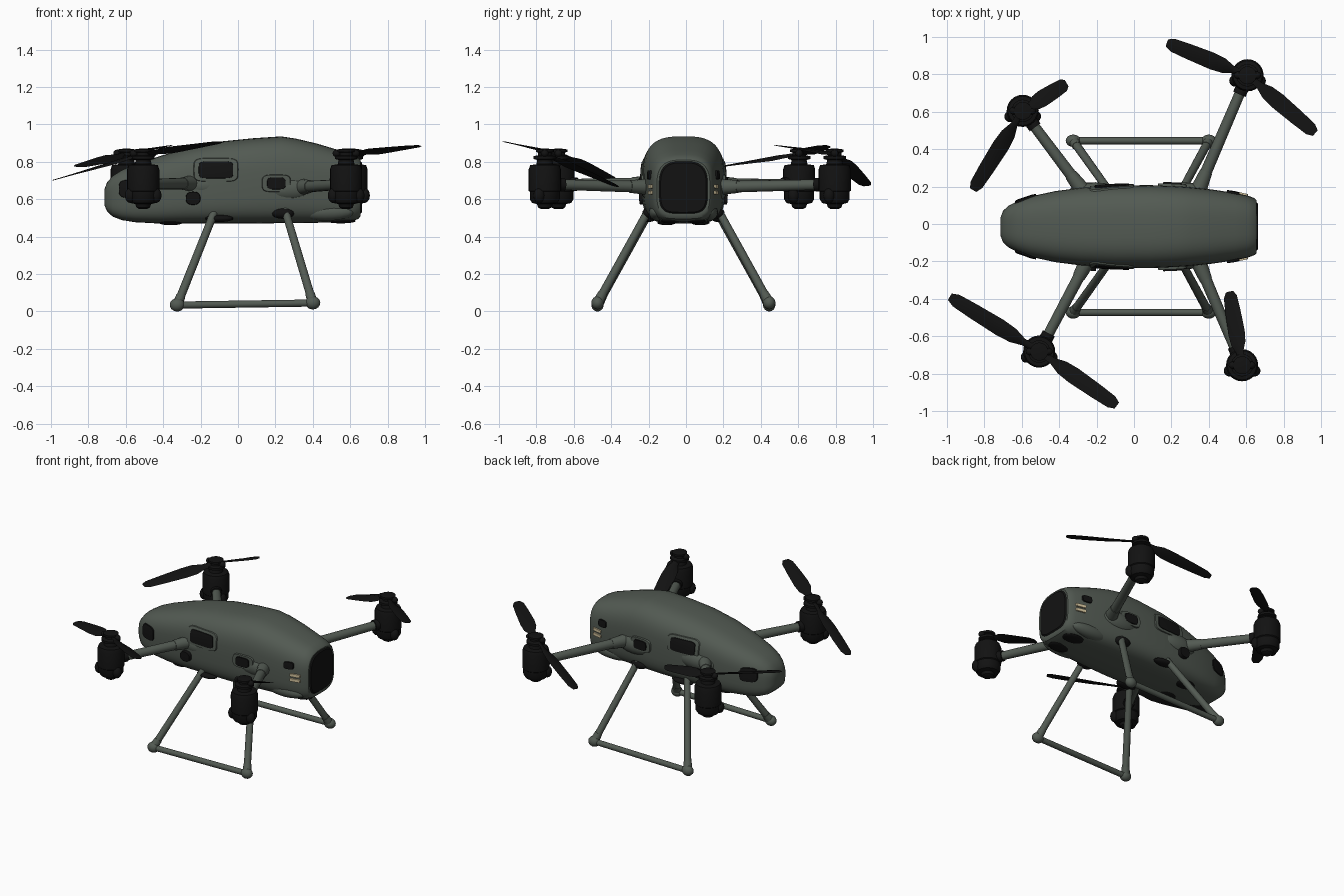
import bpy, bmesh, math
from mathutils import Vector, Matrix

if "Cube" in bpy.data.objects:
    bpy.data.objects.remove(bpy.data.objects["Cube"])


def material(name, rgb):
    m = bpy.data.materials.new(name)
    m.diffuse_color = (*rgb, 1)
    m.use_nodes = True
    m.node_tree.nodes["Principled BSDF"].inputs["Base Color"].default_value = m.diffuse_color
    return m


GREEN = material("grey_green_paint", (0.085, 0.102, 0.085))
BLACK = material("matte_black", (0.006, 0.006, 0.006))
CREAM = material("cream_lamp", (0.62, 0.52, 0.32))
CY = -0.014   # centre line of the body


def finish(bm, name, *mats):
    bmesh.ops.recalc_face_normals(bm, faces=bm.faces)
    me = bpy.data.meshes.new(name)
    bm.to_mesh(me)
    bm.free()
    for m in mats:
        me.materials.append(m)
    ob = bpy.data.objects.new(name, me)
    bpy.context.collection.objects.link(ob)
    return ob


def bridge(bm, rings):
    for a, b in zip(rings, rings[1:]):
        n = len(a)
        for i in range(n):
            bm.faces.new((a[i], a[(i + 1) % n], b[(i + 1) % n], b[i]))


def tube(name, p, q, r, mat, r2=None, seg=16):
    p, q = Vector(p), Vector(q)
    d = q - p
    bm = bmesh.new()
    mx = Matrix.Translation((p + q) / 2) @ d.to_track_quat('Z', 'Y').to_matrix().to_4x4()
    bmesh.ops.create_cone(bm, cap_ends=True, segments=seg, radius1=r,
                          radius2=r if r2 is None else r2, depth=d.length, matrix=mx)
    return finish(bm, name, mat)


def blob(name, c, size, mat):
    bm = bmesh.new()
    mx = Matrix.Translation(c) @ Matrix.Diagonal((*size, 1))
    bmesh.ops.create_uvsphere(bm, u_segments=20, v_segments=12, radius=1, matrix=mx)
    return finish(bm, name, mat)


def lathe(name, x, y, profile, mat, seg=24):
    bm = bmesh.new()
    rings = [[bm.verts.new((x + r * math.cos(math.tau * i / seg),
                            y + r * math.sin(math.tau * i / seg), z)) for i in range(seg)]
             for r, z in profile]
    bridge(bm, rings)
    bm.faces.new(rings[0])
    bm.faces.new(rings[-1])
    return finish(bm, name, mat)


# body stations: x, bottom z, top z, half width
STATIONS = [(-0.715, 0.57, 0.65, 0.045), (-0.70, 0.535, 0.69, 0.085), (-0.67, 0.507, 0.725, 0.112),
            (-0.62, 0.488, 0.757, 0.138), (-0.55, 0.477, 0.786, 0.162), (-0.42, 0.47, 0.83, 0.19),
            (-0.28, 0.47, 0.872, 0.208), (-0.10, 0.47, 0.908, 0.219), (0.08, 0.47, 0.926, 0.222),
            (0.23, 0.472, 0.936, 0.216), (0.31, 0.473, 0.924, 0.21), (0.42, 0.474, 0.898, 0.198),
            (0.54, 0.477, 0.862, 0.18), (0.61, 0.482, 0.84, 0.165), (0.645, 0.495, 0.822, 0.152),
            (0.655, 0.51, 0.81, 0.142)]


def station(x):
    for a, b in zip(STATIONS, STATIONS[1:]):
        if x <= b[0]:
            t = max(0, (x - a[0]) / (b[0] - a[0]))
            return [a[k] + t * (b[k] - a[k]) for k in (1, 2, 3)]
    return STATIONS[-1][1:]


def side_y(x, z):
    zb, zt, w = station(x)
    u = max(-0.98, min(0.98, (z - (zb + zt) / 2) / ((zt - zb) / 2)))
    n = 3 if u > 0 else 4
    return w * (1 - abs(u) ** n) ** (1 / n)


# body shell, black front panel on the +x end
bm = bmesh.new()
N, rings = 48, []
for x, zb, zt, w in STATIONS + [(0.655, 0.523, 0.803, 0.13), (0.662, 0.53, 0.795, 0.122)]:
    ring = []
    for i in range(N):
        a = math.tau * i / N
        c, s = math.cos(a), math.sin(a)
        e = 2 / 3 if s > 0 else 0.5
        y = w * math.copysign(abs(c) ** e, c)
        z = (zb + zt) / 2 + (zt - zb) / 2 * math.copysign(abs(s) ** e, s)
        ring.append(bm.verts.new((x, CY + y, z)))
    rings.append(ring)
bridge(bm, rings)
bm.faces.new(rings[0])
bm.faces.new(rings[-1])
for f in bm.faces:
    f.material_index = 1 if f.calc_center_median().x > 0.6555 else 0
finish(bm, "body_shell", GREEN, BLACK)


# plate that follows the body side
def side_plate(name, side, cx, cz, a, b, lift, mat, power=0.5):
    bm = bmesh.new()
    rings = []
    for r, off in ((0.3, lift), (0.65, lift), (0.93, lift), (1, -0.012)):
        ring = []
        for i in range(32):
            t = math.tau * i / 32
            c, s = math.cos(t), math.sin(t)
            x = cx + a * r * math.copysign(abs(c) ** power, c)
            z = cz + b * r * math.copysign(abs(s) ** power, s)
            ring.append(bm.verts.new((x, CY + side * (side_y(x, z) + off), z)))
        rings.append(ring)
    bridge(bm, rings)
    bm.faces.new(rings[0])
    return finish(bm, name, mat)


for side, tag in ((-1, "near"), (1, "far")):
    side_plate(f"window_frame_{tag}", side, -0.118, 0.757, 0.125, 0.066, 0.007, GREEN, 0.4)
    side_plate(f"window_{tag}", side, -0.118, 0.757, 0.098, 0.048, 0.011, BLACK, 0.35)
    side_plate(f"pocket_frame_{tag}", side, 0.205, 0.685, 0.08, 0.048, 0.012, GREEN)
    side_plate(f"pocket_sensor_{tag}", side, 0.205, 0.685, 0.052, 0.034, 0.02, BLACK)
    side_plate(f"lower_sensor_{tag}", side, -0.24, 0.605, 0.04, 0.036, 0.025, BLACK, 0.8)
    side_plate(f"nose_sensor_{tag}", side, -0.58, 0.655, 0.06, 0.05, 0.008, BLACK, 0.6)
    side_plate(f"vent_{tag}", side, 0.53, 0.73, 0.035, 0.025, 0.01, BLACK)
    for k, z in enumerate((0.635, 0.668)):
        side_plate(f"lamp_{tag}_{k}", side, 0.575, z, 0.036, 0.011, 0.009, CREAM, 0.3)
    blob(f"lower_bulge_{tag}", (0.47, CY + side * 0.14, 0.53), (0.15, 0.045, 0.045), GREEN)
    blob(f"belly_pad_{tag}", (-0.36, CY + side * 0.09, 0.475), (0.065, 0.05, 0.014), BLACK)
    blob(f"rear_belly_pad_{tag}", (0.55, CY + side * 0.07, 0.483), (0.08, 0.05, 0.012), BLACK)

# landing gear
for side, tag in ((-1, "near"), (1, "far")):
    yf = CY + side * 0.459
    back, front = Vector((-0.325, yf, 0.034)), Vector((0.4, yf, 0.045))
    tube(f"skid_{tag}", back, front, 0.019, GREEN)
    for end, p, top in (("nose", back, (-0.115, CY + side * 0.165, 0.56)),
                        ("tail", front, (0.24, CY + side * 0.165, 0.58))):
        tube(f"leg_{tag}_{end}", p, top, 0.023, GREEN, 0.021)
        blob(f"foot_joint_{tag}_{end}", p + Vector((0, 0, 0.001)), (0.04, 0.033, 0.035), GREEN)
        d = (Vector(top) - p).normalized()
        tube(f"foot_sleeve_{tag}_{end}", p, p + d * 0.06, 0.029, GREEN, 0.025)
    blob(f"leg_bracket_{tag}_nose", (-0.1, CY + side * 0.185, 0.497), (0.075, 0.035, 0.019), BLACK)
    blob(f"leg_bracket_{tag}_tail", (0.24, CY + side * 0.185, 0.525), (0.06, 0.035, 0.03), BLACK)


# propeller blade: tapered twisted strip from hub to tip
def blade(name, hub, tip):
    hub, tip = Vector(hub), Vector(tip)
    d = (tip - hub).normalized()
    length = (tip - hub).length
    flat = d.cross(Vector((0, 0, 1))).normalized()
    up = flat.cross(d)
    bm = bmesh.new()
    rings = []
    for t, w, pitch in ((0.06, 0.02, 30), (0.18, 0.022, 28), (0.3, 0.042, 22), (0.45, 0.047, 17),
                        (0.75, 0.042, 12), (0.95, 0.036, 9), (1.02, 0.02, 8)):
        p = hub + d * length * t
        a = math.radians(pitch)
        across = flat * math.cos(a) + up * math.sin(a)
        nrm = up * math.cos(a) - flat * math.sin(a)
        th = 0.010 * (1 - 0.7 * t)
        rings.append([bm.verts.new(p + across * s * w + nrm * h * th)
                      for s, h in ((-1, 0), (-0.3, 1), (0.5, 0.8), (1, 0), (0.5, -0.4), (-0.3, -0.4))])
    bridge(bm, rings)
    bm.faces.new(rings[0])
    bm.faces.new(rings[-1])
    return finish(bm, name, BLACK)


MOTOR = [(0.022, 0.548), (0.036, 0.556), (0.042, 0.574), (0.068, 0.58), (0.08, 0.6), (0.08, 0.64),
         (0.086, 0.645), (0.086, 0.76), (0.078, 0.782), (0.045, 0.787), (0.04, 0.81), (0.06, 0.815),
         (0.06, 0.83), (0.036, 0.835), (0.036, 0.85), (0.048, 0.853), (0.048, 0.866), (0.02, 0.87)]
# motor position, arm root, blade tips
ROTORS = {
    "tail_far": ((0.607, 0.795), (0.335, 0.16, 0.665), [(0.185, 0.965, 0.675), (0.962, 0.492, 0.885)]),
    "nose_far": ((-0.595, 0.605), (-0.26, 0.16, 0.68), [(-0.855, 0.19, 0.775), (-0.365, 0.75, 0.885)]),
    "nose_near": ((-0.507, -0.682), (-0.235, -0.17, 0.685), [(-0.975, -0.395, 0.705), (-0.1, -0.965, 0.905)]),
    "tail_near": ((0.578, -0.755), (0.335, -0.18, 0.665), [(0.512, -0.37, 0.67)]),
}
for tag, ((mx, my), root, tips) in ROTORS.items():
    root = Vector(root)
    end = Vector((mx, my, 0.68))
    d = (end - root).normalized()
    # arm with fairing and end collars
    tube(f"arm_{tag}", root, end, 0.032, GREEN, 0.027)
    tube(f"arm_collar_{tag}", root, root + d * 0.13, 0.045, GREEN, 0.034)
    tube(f"motor_clamp_{tag}", end - d * 0.11, end, 0.036, BLACK)
    fx = root.x - 0.07 if root.x > 0 else root.x + 0.05
    blob(f"arm_fairing_{tag}", (fx, root.y, root.z - 0.01), (0.15, 0.062, 0.07), GREEN)
    # motor, side lugs and hub
    lathe(f"motor_{tag}", mx, my, MOTOR, BLACK)
    for k in (-1, 1):
        blob(f"motor_lug_{tag}_{k}", (mx + k * 0.068, my - 0.03, 0.62), (0.03, 0.03, 0.04), BLACK)
        blob(f"hub_weight_{tag}_{k}", (mx + k * 0.05, my, 0.845), (0.022, 0.02, 0.02), BLACK)
    for i, t in enumerate(tips):
        blade(f"propeller_blade_{tag}_{i}", (mx, my, 0.84), t)

# smooth shading with sharp edges kept
bpy.ops.object.select_all(action='SELECT')
bpy.context.view_layer.objects.active = bpy.context.selected_objects[0]
bpy.ops.object.shade_smooth_by_angle(angle=math.radians(35))
